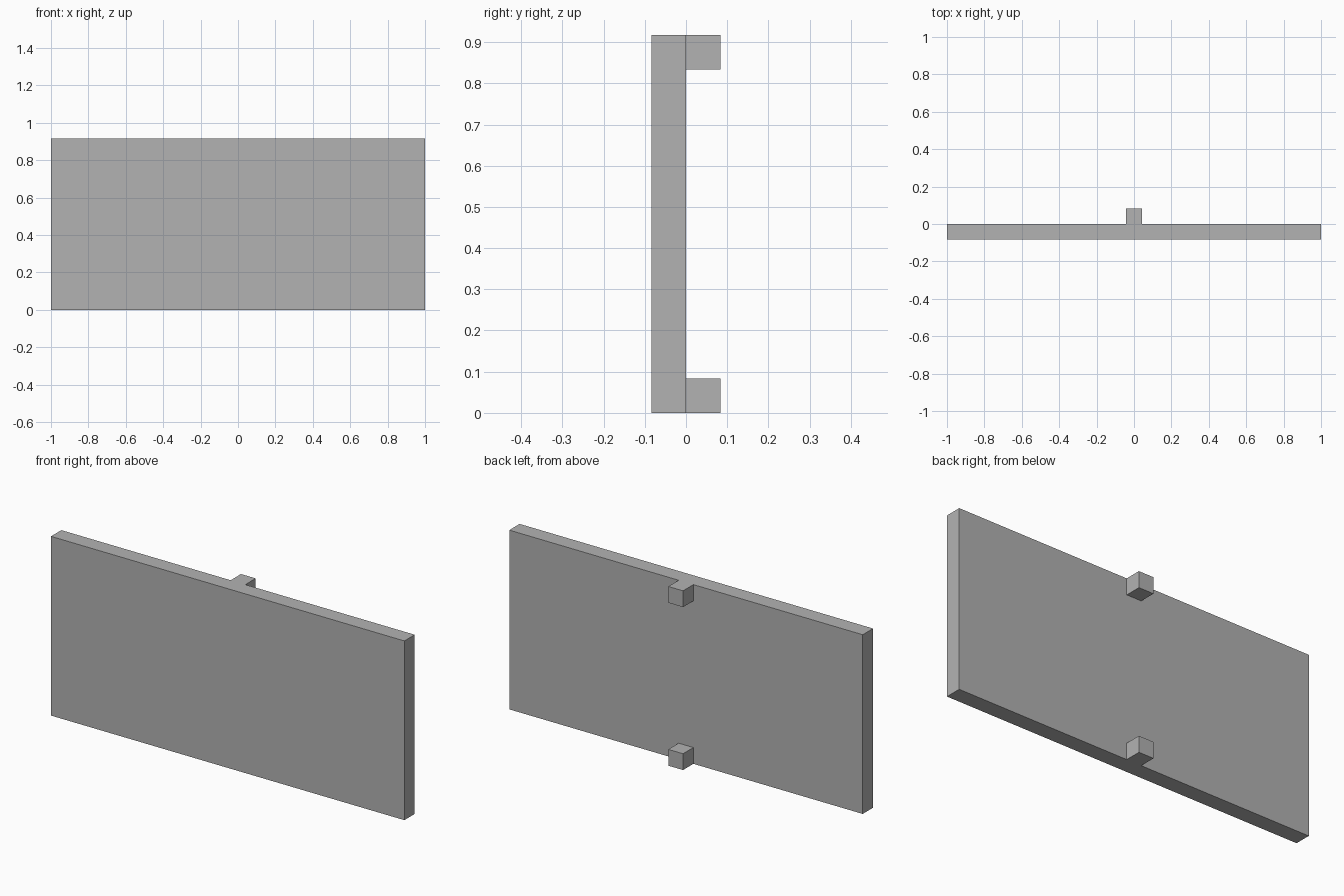
import bpy

default_cube = bpy.data.objects.get("Cube")
if default_cube:
    bpy.data.objects.remove(default_cube, do_unlink=True)

UNIT = 2 / 24            # panel thickness and peg size
HEIGHT = 11 * UNIT

# Single flat grey
grey = bpy.data.materials.new("light_grey")
grey.use_nodes = True
colour = (0.448, 0.448, 0.448, 1)
grey.diffuse_color = colour
grey.node_tree.nodes["Principled BSDF"].inputs["Base Color"].default_value = colour


def box(name, size, centre):
    bpy.ops.mesh.primitive_cube_add(size=1, location=centre)
    obj = bpy.context.object
    obj.name = name
    obj.scale = size
    bpy.ops.object.transform_apply(location=False, rotation=False, scale=True)
    obj.data.materials.append(grey)
    return obj


# Upright panel
box("panel", (2, UNIT, HEIGHT), (0, -UNIT / 2, HEIGHT / 2))

# Mounting pegs on the back, flush with the lower and upper edges
for name, z in (("lower_peg", UNIT / 2), ("upper_peg", HEIGHT - UNIT / 2)):
    box(name, (UNIT, UNIT, UNIT), (0, UNIT / 2, z))
